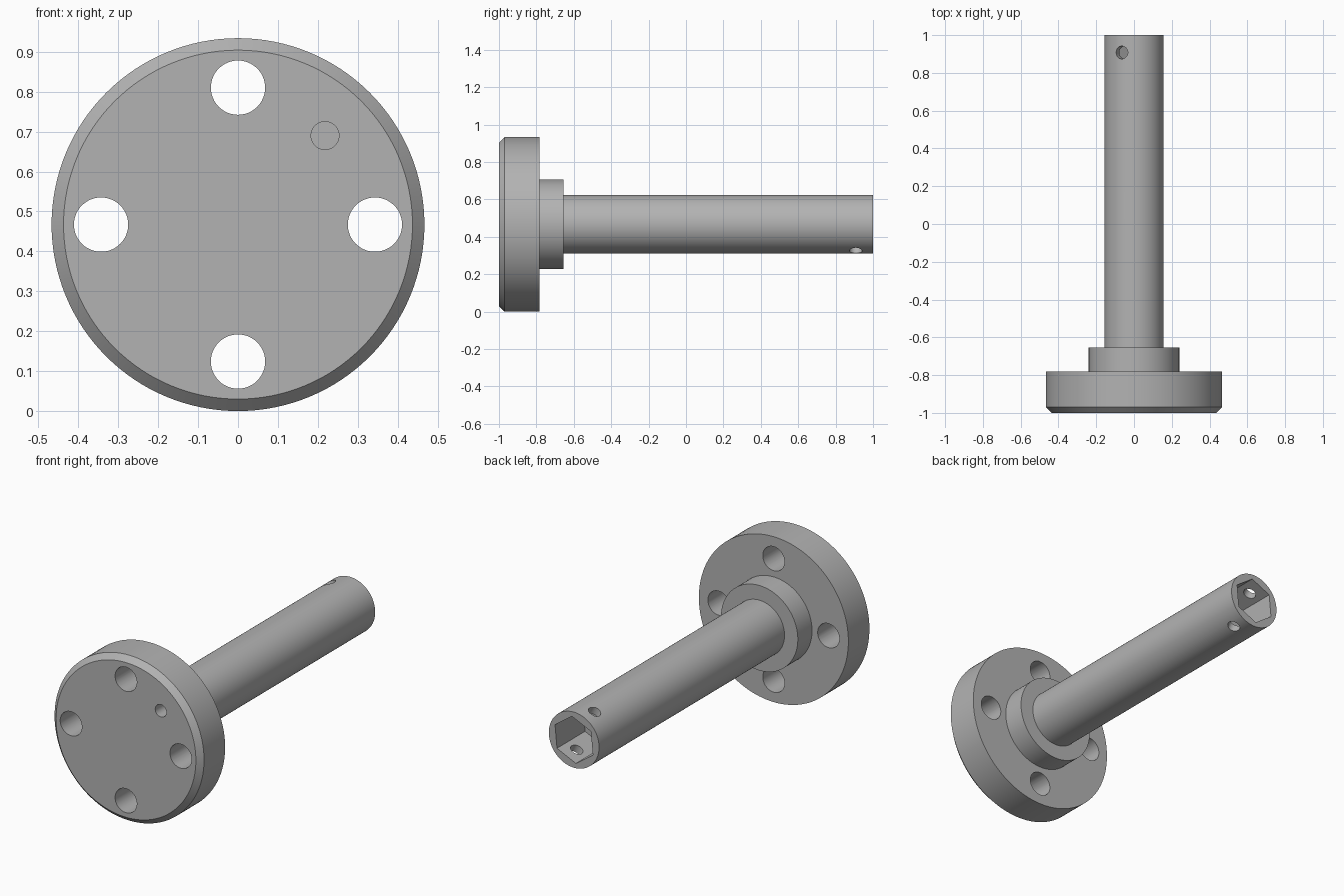
import bpy, bmesh, math
from mathutils import Matrix, Vector

cube = bpy.data.objects.get("Cube")
if cube:
    bpy.data.objects.remove(cube, do_unlink=True)

R = 0.467            # flange radius, also the height of the axis
PIN_TILT = math.radians(24.5)

steel = bpy.data.materials.new("grey_steel")
steel.use_nodes = True
colour = (0.45, 0.45, 0.45, 1)
steel.diffuse_color = colour
steel.node_tree.nodes["Principled BSDF"].inputs["Base Color"].default_value = colour


def make_object(name, bm):
    bmesh.ops.recalc_face_normals(bm, faces=bm.faces)
    mesh = bpy.data.meshes.new(name)
    bm.to_mesh(mesh)
    bm.free()
    mesh.materials.append(steel)
    obj = bpy.data.objects.new(name, mesh)
    bpy.context.collection.objects.link(obj)
    return obj


def lathe(name, profile, steps=128):
    """Turn (radius, y) points around the shaft axis."""
    bm = bmesh.new()
    verts = [bm.verts.new((r, y, R)) for r, y in profile]
    edges = [bm.edges.new(pair) for pair in zip(verts, verts[1:])]
    bmesh.ops.spin(bm, geom=verts + edges, cent=(0, 0, R), axis=(0, 1, 0),
                   angle=math.tau, steps=steps)
    bmesh.ops.remove_doubles(bm, verts=bm.verts, dist=1e-5)
    return make_object(name, bm)


def add_prism(bm, radius, start, end, sides=48, turn=0.0):
    """Closed prism running from start to end."""
    start, end = Vector(start), Vector(end)
    axis = end - start
    matrix = (Matrix.Translation((start + end) / 2)
              @ axis.to_track_quat("Z", "Y").to_matrix().to_4x4()
              @ Matrix.Rotation(turn, 4, "Z"))
    bmesh.ops.create_cone(bm, cap_ends=True, segments=sides, radius1=radius,
                          radius2=radius, depth=axis.length, matrix=matrix)


def cut(target, name, bm):
    cutter = make_object(name, bm)
    cutter.hide_render = True
    mod = target.modifiers.new(name, "BOOLEAN")
    mod.operation = "DIFFERENCE"
    mod.solver = "EXACT"
    mod.object = cutter
    bpy.context.view_layer.objects.active = target
    bpy.ops.object.modifier_apply(modifier=mod.name)
    bpy.data.objects.remove(cutter, do_unlink=True)


# Chamfered flange, hub and shaft in one turned body
body = lathe("flanged_shaft", [
    (0, -1), (R - 0.03, -1), (R, -0.97), (R, -0.782), (0.24, -0.782),
    (0.24, -0.655), (0.157, -0.655), (0.157, 1), (0, 1)])

# Four bolt holes through the flange and a blind locating hole
bm = bmesh.new()
for i in range(4):
    a = i * math.pi / 2
    x, z = 0.343 * math.cos(a), R + 0.343 * math.sin(a)
    add_prism(bm, 0.068, (x, -1.1, z), (x, -0.7, z))
add_prism(bm, 0.035, (0.218, -1.1, 0.69), (0.218, -0.88, 0.69))
cut(body, "flange_holes", bm)

# Hexagonal socket in the shaft end, one flat facing the pin hole
bm = bmesh.new()
add_prism(bm, 0.13, (0, 0.75, R), (0, 1.1, R), sides=6)
vertex = max((v.co for v in bm.verts), key=lambda c: c.z)
current = math.atan2(vertex.x, vertex.z - R)
bmesh.ops.rotate(bm, verts=bm.verts, cent=(0, 0, R),
                 matrix=Matrix.Rotation(math.radians(30) - PIN_TILT - current, 3, "Y"))
cut(body, "hex_socket", bm)

# Tilted pin hole through both walls
bm = bmesh.new()
across = Vector((-math.sin(PIN_TILT), 0, math.cos(PIN_TILT))) * 0.3
middle = Vector((0, 0.908, R))
add_prism(bm, 0.034, middle - across, middle + across)
cut(body, "pin_hole", bm)

# Smooth round walls, crisp edges
bpy.ops.object.select_all(action="DESELECT")
body.select_set(True)
bpy.context.view_layer.objects.active = body
bpy.ops.object.shade_smooth_by_angle(angle=math.radians(30))
